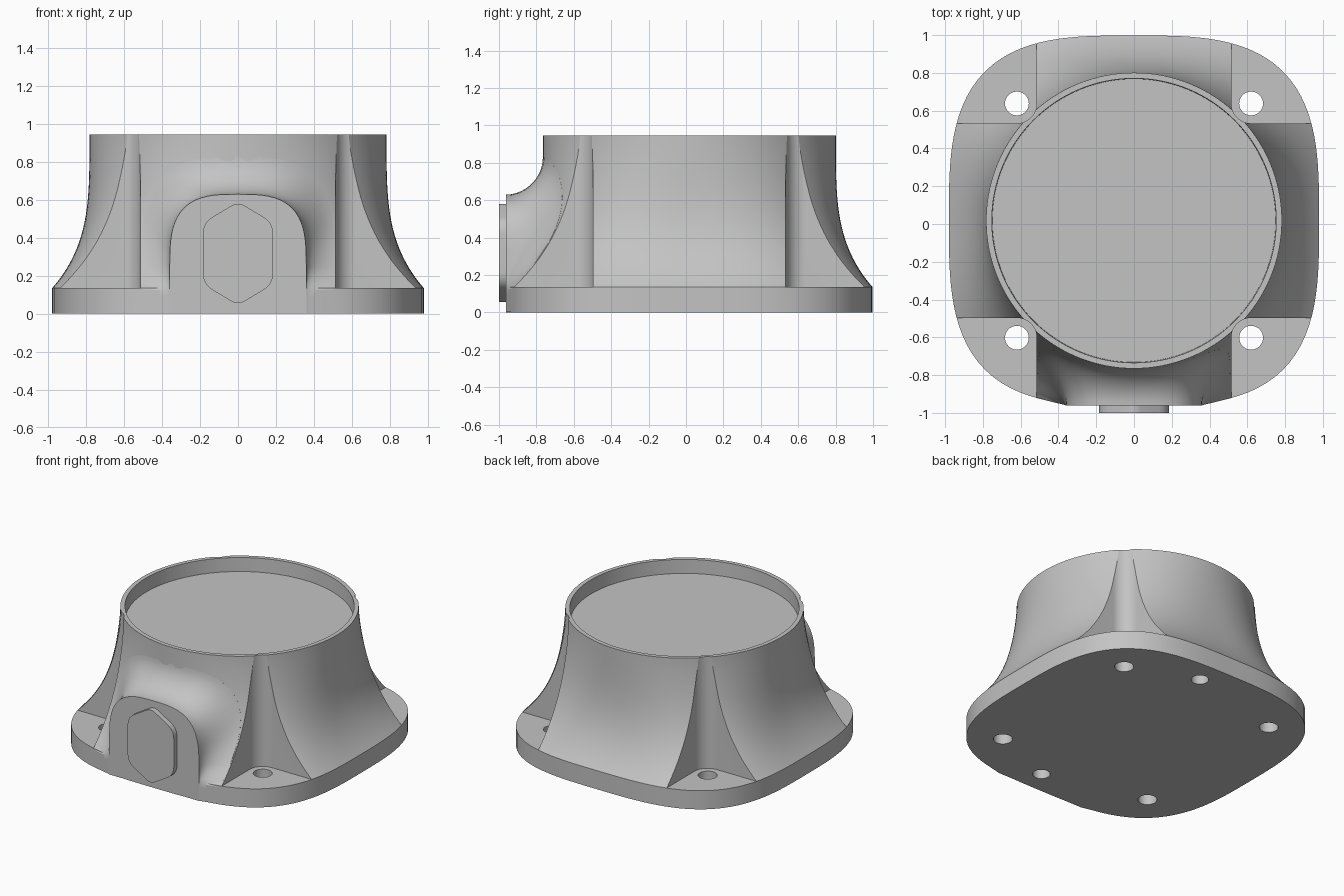
import bpy, bmesh, math
from mathutils import Vector

if "Cube" in bpy.data.objects:
    bpy.data.objects.remove(bpy.data.objects["Cube"])

CY = 0.018                      # centre of the housing in y
BASE_Z, TOP_Z = 0.135, 0.945
WALL = 0.515                    # inner walls of the corner pockets
HOLE_X, HOLE_R = 0.62, 0.063

grey = bpy.data.materials.new("cast_grey")
grey.use_nodes = True
colour = (0.55, 0.55, 0.55, 1)
grey.diffuse_color = colour
grey.node_tree.nodes["Principled BSDF"].inputs["Base Color"].default_value = colour


def section(z):
    """Half width and squareness of the housing at a height."""
    left = 1 - min(max((z - BASE_Z) / (TOP_Z - BASE_Z), 0), 1)
    return 0.783 + 0.197 * left ** 3.6, 2 + 1.2 * left ** 1.5


def ring(a, n, z, count=128):
    pts = []
    for i in range(count):
        t = 2 * math.pi * i / count
        c, s = math.cos(t), math.sin(t)
        r = a / (abs(c) ** n + abs(s) ** n) ** (1 / n)
        pts.append((r * c, CY + r * s, z))
    return pts


def loft(name, rings, cap_start=True, cap_end=True):
    """Skin a list of closed rings into an object."""
    bm = bmesh.new()
    loops = [[bm.verts.new(p) for p in r] for r in rings]
    count = len(loops[0])
    for lo, hi in zip(loops, loops[1:]):
        for i in range(count):
            j = (i + 1) % count
            bm.faces.new((lo[i], lo[j], hi[j], hi[i]))
    if cap_start:
        bm.faces.new(loops[0][::-1])
    if cap_end:
        bm.faces.new(loops[-1])
    bmesh.ops.recalc_face_normals(bm, faces=bm.faces)
    mesh = bpy.data.meshes.new(name)
    bm.to_mesh(mesh)
    bm.free()
    mesh.materials.append(grey)
    obj = bpy.data.objects.new(name, mesh)
    bpy.context.collection.objects.link(obj)
    return obj


def prism(name, outline, z0, z1):
    return loft(name, [[(x, y, z) for x, y in outline] for z in (z0, z1)])


def cut(target, cutters):
    """Subtract the cutters for good, then drop them."""
    for c in cutters:
        c.hide_render = True
        mod = target.modifiers.new("cut", "BOOLEAN")
        mod.operation, mod.solver, mod.object = "DIFFERENCE", "EXACT", c
    dg = bpy.context.evaluated_depsgraph_get()
    mesh = bpy.data.meshes.new_from_object(target.evaluated_get(dg))
    target.modifiers.clear()
    target.data = mesh
    for c in cutters:
        bpy.data.objects.remove(c)


def circle(x, y, r, count=32):
    return [(x + r * math.cos(2 * math.pi * i / count),
             y + r * math.sin(2 * math.pi * i / count)) for i in range(count)]


# Housing: flat flange, flared wall and shallow cup in the top
steps = 28
rings = [ring(*section(0), 0)]
for i in range(steps + 1):
    z = BASE_Z + (TOP_Z - BASE_Z) * (i / steps) ** 1.2
    rings.append(ring(*section(z), z))
rings += [ring(0.753, 2, TOP_Z), ring(0.75, 2, 0.845)]
housing = loft("housing", rings)

# Corner pockets with a round inner corner, bolt holes and blind holes
cutters = []
for sx in (-1, 1):
    for sy in (-1, 1):
        r = HOLE_X - WALL
        shape = [(HOLE_X + r * math.cos(t), HOLE_X + r * math.sin(t))
                 for t in (math.pi * (1 + i / 20) for i in range(11))]
        shape += [(1.5, WALL), (1.5, 1.5), (WALL, 1.5)]
        shape = [(sx * x, CY + sy * y) for x, y in shape]
        cutters.append(prism("pocket_cutter", shape, BASE_Z, 1.2))
        cutters.append(prism("bolt_cutter", circle(sx * HOLE_X, CY + sy * HOLE_X, HOLE_R), -0.1, 0.3))
for sy in (-1, 1):
    cutters.append(prism("blind_cutter", circle(0.13, CY + sy * 0.81, 0.058), -0.1, 0.14))
cut(housing, cutters)


# Front boss: flat arched face with a concave blend into the wall
def wall_y(x, z):
    a, n = section(z)
    return CY - max(a ** n - abs(x) ** n, 0) ** (1 / n)


def arch(u, sink=0.0):
    """Arch outline grown outward by fraction u of the blend."""
    w, h, foot = 0.36 + 0.15 * u, 0.38 + 0.2 * u, 0.25
    flat = [(w, 0.002 + (foot - 0.002) * i / 8) for i in range(8)]
    half = []
    for i in range(33):
        t = math.pi * i / 32
        c, s = math.cos(t), math.sin(t)
        k = 2 / 3.1
        half.append((math.copysign(abs(c) ** k, c) * w, foot + abs(s) ** k * h))
    flat += half + [(-x, z) for x, z in reversed(flat)]
    f = math.sqrt(1 - (1 - u) ** 2)
    return [(x, -0.962 * (1 - f) + wall_y(x, z) * f + sink, z) for x, z in flat]


blend = 14
boss_rings = [arch((i / blend) ** 1.8) for i in range(blend + 1)]
boss_rings.append(arch(1, 0.03))
front_boss = loft("front_boss", boss_rings, cap_end=False)


# Raised six-sided plate on the boss
def rounded(points, radii, seg=6):
    """Round each corner of an outline with a short curve."""
    out = []
    for i, p in enumerate(points):
        p = Vector(p)
        a = p + (Vector(points[i - 1]) - p).normalized() * radii[i]
        b = p + (Vector(points[(i + 1) % len(points)]) - p).normalized() * radii[i]
        for k in range(seg + 1):
            t = k / seg
            out.append(a * (1 - t) ** 2 + p * 2 * t * (1 - t) + b * t * t)
    return out


hexagon = [(0, 0.59), (-0.185, 0.48), (-0.185, 0.155),
           (0, 0.045), (0.185, 0.155), (0.185, 0.48)]
outline = rounded(hexagon, [0.04, 0.06, 0.06] * 2)
front_plate = loft("front_plate", [[(p.x, y, p.y) for p in outline] for y in (-1.0, -0.94)])

# Smooth shading that keeps the real edges sharp
for obj in (housing, front_boss, front_plate):
    bpy.ops.object.select_all(action="DESELECT")
    obj.select_set(True)
    bpy.context.view_layer.objects.active = obj
    bpy.ops.object.shade_smooth_by_angle(angle=math.radians(25))
